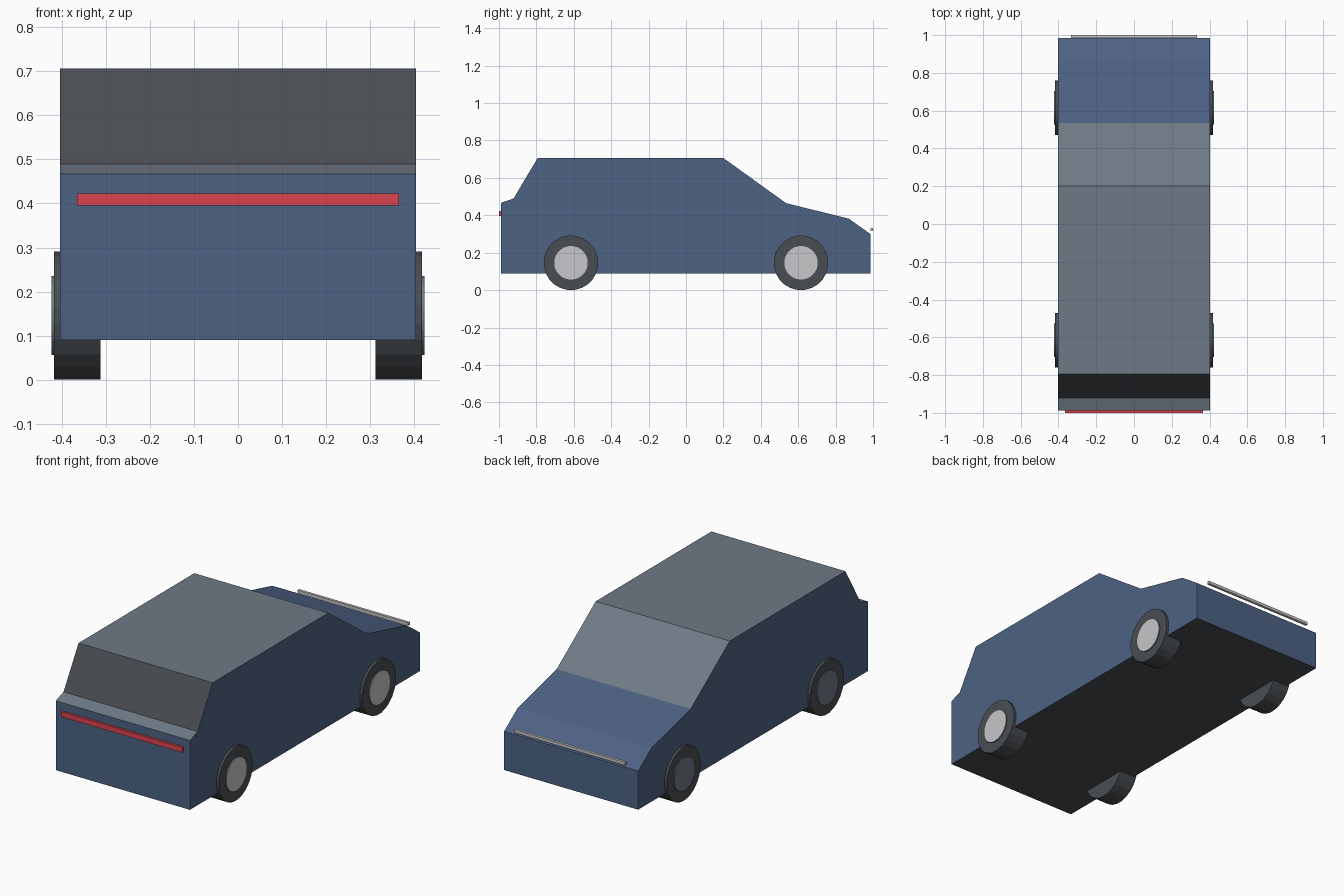
import bpy
import bmesh
from math import pi
from mathutils import Matrix

cube = bpy.data.objects.get("Cube")
if cube:
    bpy.data.objects.remove(cube, do_unlink=True)


def make_material(name, rgb):
    mat = bpy.data.materials.new(name)
    mat.use_nodes = True
    color = (*rgb, 1)
    mat.diffuse_color = color
    mat.node_tree.nodes["Principled BSDF"].inputs["Base Color"].default_value = color
    return mat


blue = make_material("blue_paint", (0.075, 0.123, 0.23))
glass = make_material("blue_grey_glass", (0.157, 0.195, 0.238))
black = make_material("black_rubber", (0.066, 0.075, 0.085))
silver = make_material("silver_metal", (0.57, 0.57, 0.585))
red = make_material("red_lamp", (0.72, 0.056, 0.078))


def finish(name, bm, mats, location=(0, 0, 0)):
    bmesh.ops.recalc_face_normals(bm, faces=bm.faces)
    mesh = bpy.data.meshes.new(name)
    bm.to_mesh(mesh)
    bm.free()
    for mat in mats:
        mesh.materials.append(mat)
    obj = bpy.data.objects.new(name, mesh)
    obj.location = location
    bpy.context.collection.objects.link(obj)
    return obj


def box(name, size, location, mat):
    bm = bmesh.new()
    bmesh.ops.create_cube(bm, size=1)
    bmesh.ops.scale(bm, vec=size, verts=bm.verts)
    return finish(name, bm, [mat], location)


def disc(name, radius, depth, location, mats):
    # Cylinder lying along x; a second material goes on its +x cap
    bm = bmesh.new()
    turn = Matrix.Rotation(pi / 2, 4, "Y") @ Matrix.Rotation(pi / 24, 4, "Z")
    bmesh.ops.create_cone(bm, cap_ends=True, segments=24, radius1=radius,
                          radius2=radius, depth=depth, matrix=turn)
    bm.normal_update()
    for face in bm.faces:
        face.material_index = int(len(mats) > 1 and face.normal.x > 0.9)
    return finish(name, bm, mats, location)


# Body: side profile (y, z), each point with the material of the edge after it
HALF_WIDTH = 0.403
profile = [
    (-0.988, 0.09, 0), (-0.988, 0.467, 1), (-0.922, 0.49, 2),
    (-0.793, 0.706, 1), (0.2, 0.706, 1), (0.535, 0.465, 0),
    (0.87, 0.382, 0), (0.986, 0.3, 0), (0.986, 0.09, 2),
]
bm = bmesh.new()
sides = [[bm.verts.new((x, y, z)) for y, z, _ in profile]
         for x in (-HALF_WIDTH, HALF_WIDTH)]
for side in sides:
    bm.faces.new(side)
for i, (_, _, index) in enumerate(profile):
    j = (i + 1) % len(profile)
    strip = bm.faces.new((sides[0][i], sides[0][j], sides[1][j], sides[1][i]))
    strip.material_index = index
finish("car_body", bm, [blue, glass, black])

# Wheels: tyres with thin hub discs on the outside
RADIUS = 0.146
for end, y in (("front", -0.615), ("rear", 0.615)):
    for side, s in (("left", 1), ("right", -1)):
        disc(f"{end}_{side}_tyre", RADIUS, 0.105, (s * 0.3645, y, RADIUS), [black])
        disc(f"{end}_{side}_hub", 0.09, 0.02, (s * 0.413, y, RADIUS),
             [glass, silver])

# Lamp strips at both ends
box("red_lamp_bar", (0.73, 0.014, 0.028), (0, -0.993, 0.409), red)
box("silver_lamp_bar", (0.665, 0.014, 0.016), (0, 0.993, 0.325), silver)
